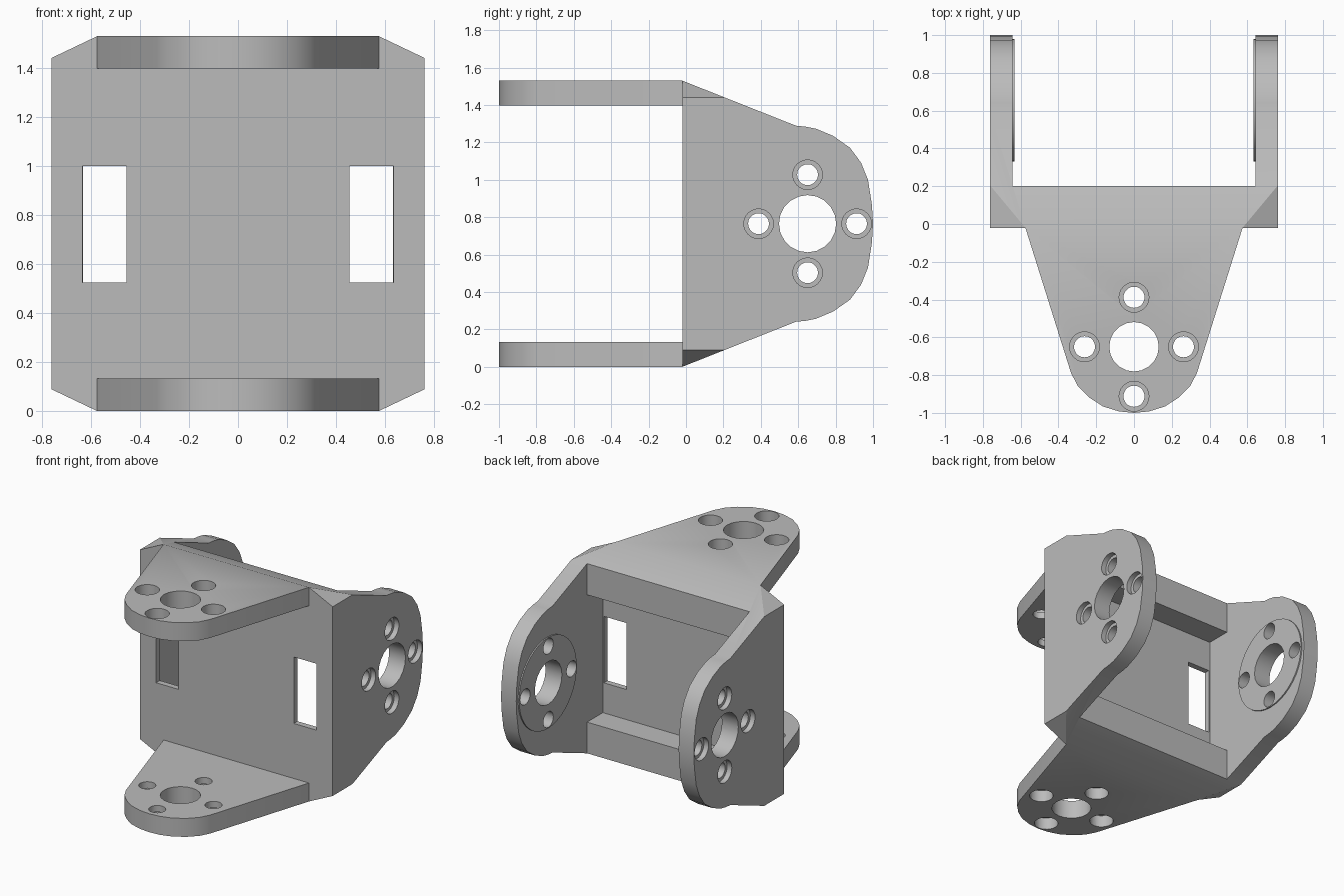
import bpy, bmesh, math

if "Cube" in bpy.data.objects:
    bpy.data.objects.remove(bpy.data.objects["Cube"], do_unlink=True)

grey = bpy.data.materials.new("plain grey")
grey.use_nodes = True
COLOUR = (0.5, 0.5, 0.5, 1)
grey.diffuse_color = COLOUR
grey.node_tree.nodes["Principled BSDF"].inputs["Base Color"].default_value = COLOUR

HEIGHT, MID = 1.53, 0.765
HALF, INNER = 0.762, 0.642      # outer and inner faces of the side ears
FRONT, BACK = -0.02, 0.2        # depth of the central frame
PIVOT = 0.65                    # distance of the hole pattern from the middle
SHOULDER = 0.575                # half width of the front ears at the root


def prism(name, points, axis, lo, hi):
    """Extrude a flat outline along one axis."""
    bm = bmesh.new()

    def place(p, d):
        co = list(p)
        co.insert("xyz".index(axis), d)
        return bm.verts.new(co)

    low = [place(p, lo) for p in points]
    high = [place(p, hi) for p in points]
    bm.faces.new(low)
    bm.faces.new(high[::-1])
    for i in range(len(points)):
        j = (i + 1) % len(points)
        bm.faces.new((low[i], high[i], high[j], low[j]))
    bmesh.ops.recalc_face_normals(bm, faces=bm.faces)
    mesh = bpy.data.meshes.new(name)
    bm.to_mesh(mesh)
    bm.free()
    mesh.materials.append(grey)
    obj = bpy.data.objects.new(name, mesh)
    bpy.context.collection.objects.link(obj)
    return obj


def rect(a0, a1, b0, b1):
    return [(a0, b0), (a1, b0), (a1, b1), (a0, b1)]


def circle(a, b, r, n):
    return [(a + r * math.cos(math.tau * i / n), b + r * math.sin(math.tau * i / n))
            for i in range(n)]


def combine(target, tool, operation="DIFFERENCE"):
    """Apply a boolean and throw the tool away."""
    mod = target.modifiers.new("join", "BOOLEAN")
    mod.operation, mod.object, mod.solver = operation, tool, "EXACT"
    bpy.context.view_layer.objects.active = target
    bpy.ops.object.modifier_apply(modifier=mod.name)
    bpy.data.objects.remove(tool, do_unlink=True)


def drill(target, a, b, axis, inside, outside, step, big):
    """Central bore and four screw holes, counterbored from the step to the outside."""
    def bore(ca, cb, r, start, end, n):
        combine(target, prism("drill", circle(ca, cb, r, n), axis,
                              min(start, end), max(start, end)))
    bore(a, b, big, inside, outside, 20)
    for da, db in ((1, 0), (-1, 0), (0, 1), (0, -1)):
        ca, cb = a + 0.262 * da, b + 0.262 * db
        bore(ca, cb, 0.056, inside, outside, 20)
        bore(ca, cb, 0.079, step, outside, 24)


# Side outline: sloping shoulders running into rounded ears
upper = [(FRONT, HEIGHT), (0.588, 1.289), (0.64, 1.284), (0.695, 1.273), (0.786, 1.235),
         (0.877, 1.171), (0.936, 1.091), (0.973, 1.0), (0.994, 0.866)]
outline = upper + [(1.0, MID)] + [(y, HEIGHT - z) for y, z in reversed(upper)]
bracket = prism("bracket", outline, "x", -HALF, HALF)

# Chamfered corners of the frame
corner = [(SHOULDER, 0), (HALF + 0.002, 0.09)]
right = corner + [(x, HEIGHT - z) for x, z in reversed(corner)]
combine(bracket, prism("corner_cutter", right + [(-x, z) for x, z in reversed(right)],
                       "y", -0.5, 1.5), "INTERSECT")

# Gap between the side ears, and the pocket behind the front plate
combine(bracket, prism("gap", rect(-INNER, INNER, BACK, 1.2), "z", -0.5, 2))
combine(bracket, prism("pocket", rect(-INNER, INNER, 0.31, HEIGHT - 0.31), "y", 0.022, 0.3))

# Front ears, top and bottom
tip = [(SHOULDER, FRONT), (0.333, -0.79), (0.296, -0.86), (0.238, -0.918),
       (0.164, -0.966), (0.08, -0.992)]
ear = tip + [(0, -1.0)] + [(-x, y) for x, y in reversed(tip)]
for lo, hi in ((0, 0.132), (HEIGHT - 0.132, HEIGHT)):
    combine(bracket, prism("front_ear", ear, "z", lo, hi), "UNION")

for side in (-1, 1):
    # Slots in the front plate
    xs = sorted((side * 0.455, side * 0.634))
    combine(bracket, prism("slot", rect(*xs, 0.525, 1.0), "y", -0.2, 0.12))
    # Thin round pads inside the side ears
    xs = sorted((side * 0.633, side * 0.66))
    combine(bracket, prism("pad", circle(0.655, MID, 0.325, 40), "x", *xs), "UNION")
    # Hole patterns
    drill(bracket, PIVOT, MID, "x", side * 0.5, side * 0.9, side * 0.725, 0.153)
    drill(bracket, 0, -PIVOT, "z", MID + side * 0.5, MID + side * 0.9,
          MID + side * 0.68, 0.131)

# Smooth rounded edges, keep creases sharp
bpy.ops.object.select_all(action="DESELECT")
bracket.select_set(True)
bpy.context.view_layer.objects.active = bracket
bpy.ops.object.shade_smooth_by_angle(angle=math.radians(30))
